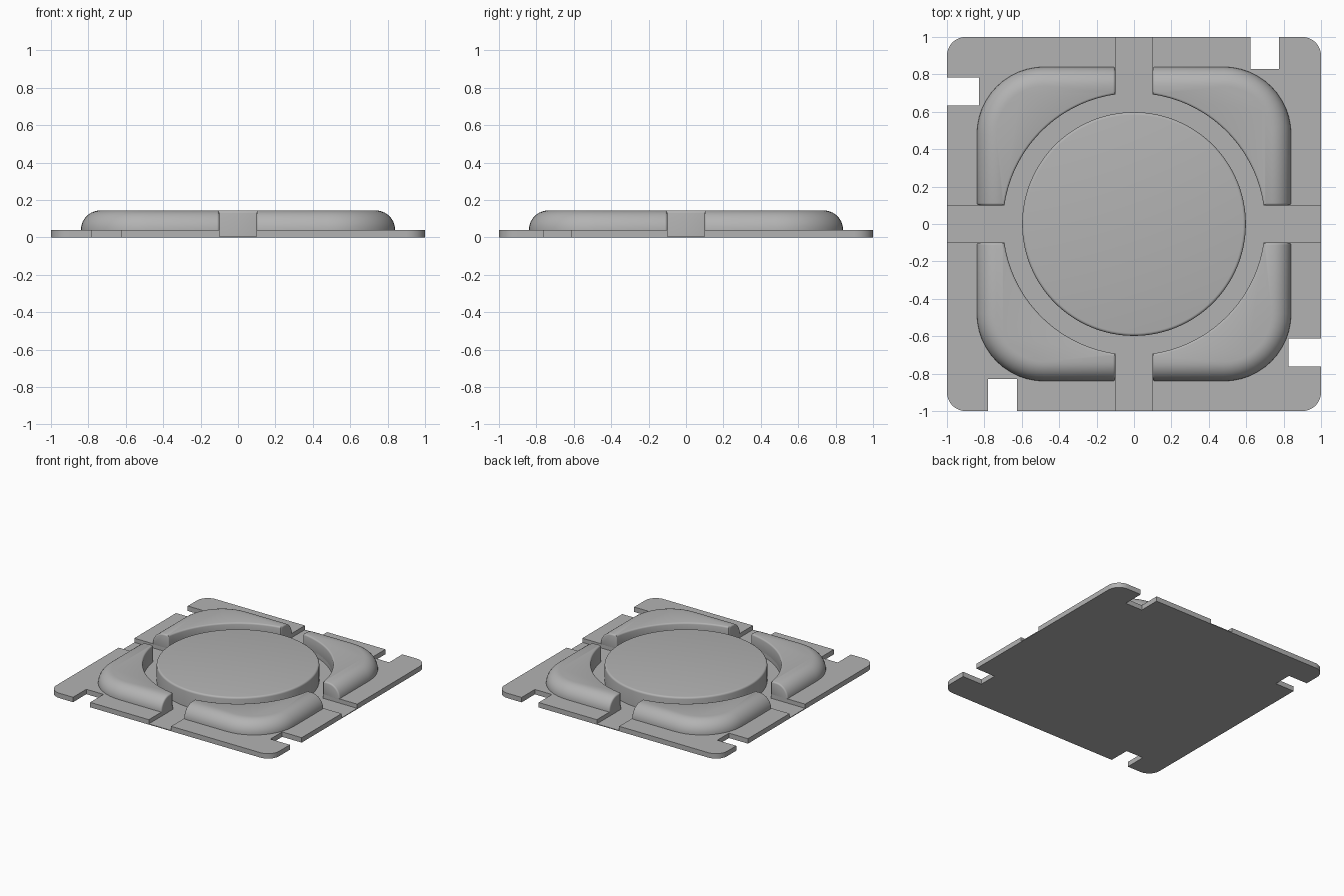
import bpy, bmesh, math

if "Cube" in bpy.data.objects:
    bpy.data.objects.remove(bpy.data.objects["Cube"], do_unlink=True)

FLOOR, DECK, TOP = 0.006, 0.04, 0.144
PAD_HALF, PAD_CORNER = 0.84, 0.36
FILLET = TOP - DECK
RING, DISC, SLOT = 0.7, 0.598, 0.1

grey = bpy.data.materials.new("plain grey")
grey.use_nodes = True
grey.diffuse_color = (0.45, 0.45, 0.45, 1)
grey.node_tree.nodes["Principled BSDF"].inputs["Base Color"].default_value = grey.diffuse_color


def rounded_square(half, radius, steps=12):
    pts = []
    for k in range(4):
        a0 = k * math.pi / 2
        mid = a0 + math.pi / 4
        cx = math.copysign(half - radius, math.cos(mid))
        cy = math.copysign(half - radius, math.sin(mid))
        for i in range(steps + 1):
            a = a0 + math.pi / 2 * i / steps
            pts.append((cx + radius * math.cos(a), cy + radius * math.sin(a)))
    return pts


def circle(radius, n=128):
    return [(radius * math.cos(math.tau * i / n), radius * math.sin(math.tau * i / n))
            for i in range(n)]


def loft(name, layers):
    """Closed solid through stacked outlines: (outline, z)."""
    bm = bmesh.new()
    rings = [[bm.verts.new((x, y, z)) for x, y in outline] for outline, z in layers]
    n = len(rings[0])
    for low, high in zip(rings, rings[1:]):
        for i in range(n):
            j = (i + 1) % n
            bm.faces.new((low[i], low[j], high[j], high[i]))
    bm.faces.new(rings[0][::-1])
    bm.faces.new(rings[-1])
    mesh = bpy.data.meshes.new(name)
    bm.to_mesh(mesh)
    bm.free()
    mesh.materials.append(grey)
    obj = bpy.data.objects.new(name, mesh)
    bpy.context.collection.objects.link(obj)
    return obj


def box(name, x0, x1, y0, y1, z0, z1):
    outline = [(x0, y0), (x1, y0), (x1, y1), (x0, y1)]
    return loft(name, [(outline, z0), (outline, z1)])


def activate(obj):
    bpy.ops.object.select_all(action='DESELECT')
    obj.select_set(True)
    bpy.context.view_layer.objects.active = obj


def cut(obj, cutter, operation='DIFFERENCE'):
    activate(obj)
    mod = obj.modifiers.new("cut", 'BOOLEAN')
    mod.object, mod.operation, mod.solver = cutter, operation, 'EXACT'
    bpy.ops.object.modifier_apply(modifier=mod.name)
    bpy.data.objects.remove(cutter, do_unlink=True)


def finish(obj, bevel=0):
    activate(obj)
    if bevel:
        mod = obj.modifiers.new("soft edges", 'BEVEL')
        mod.width, mod.segments = bevel, 3
        mod.limit_method, mod.angle_limit = 'ANGLE', math.radians(50)
        mod.use_clamp_overlap = False
        bpy.ops.object.modifier_apply(modifier=mod.name)
    bpy.ops.object.shade_smooth_by_angle(angle=math.radians(35))


# Base plate with sunken cross channels and ring
outline = rounded_square(1, 0.1)
plate = loft("base_plate", [(outline, 0), (outline, DECK)])
cut(plate, loft("ring_cutter", [(circle(RING), FLOOR), (circle(RING), 1)]))
cut(plate, box("channel_cutter", -2, 2, -SLOT, SLOT, FLOOR, 1))
cut(plate, box("channel_cutter", -SLOT, SLOT, -2, 2, FLOOR, 1))

# Edge notches
for x0, x1, y0, y1 in ((0.622, 0.775, 0.83, 2), (-0.78, -0.626, -2, -0.83),
                       (-2, -0.83, 0.634, 0.784), (0.825, 2, -0.763, -0.612)):
    cut(plate, box("notch_cutter", x0, x1, y0, y1, -1, 1))
finish(plate)

# Centre disc with a small rounded rim
RIM = 0.015
layers = [(circle(DISC), 0.003)]
for i in range(5):
    a = math.pi / 2 * i / 4
    layers.append((circle(DISC - RIM * (1 - math.cos(a))), TOP - RIM * (1 - math.sin(a))))
finish(loft("centre_disc", layers))

# One rounded corner pad, then three turned copies
layers = [(rounded_square(PAD_HALF, PAD_CORNER), 0.024)]
for i in range(11):
    a = math.pi / 2 * i / 10
    inset = FILLET * (1 - math.cos(a))
    layers.append((rounded_square(PAD_HALF - inset, PAD_CORNER - inset),
                   DECK + FILLET * math.sin(a)))
pad = loft("corner_pad_1", layers)
cut(pad, box("quadrant", SLOT, 2, SLOT, 2, -1, 1), 'INTERSECT')
cut(pad, loft("ring_cutter", [(circle(RING), -1), (circle(RING), 1)]))
finish(pad, 0.012)
for k in range(1, 4):
    copy = pad.copy()
    copy.name = f"corner_pad_{k + 1}"
    copy.rotation_euler.z = k * math.pi / 2
    bpy.context.collection.objects.link(copy)
